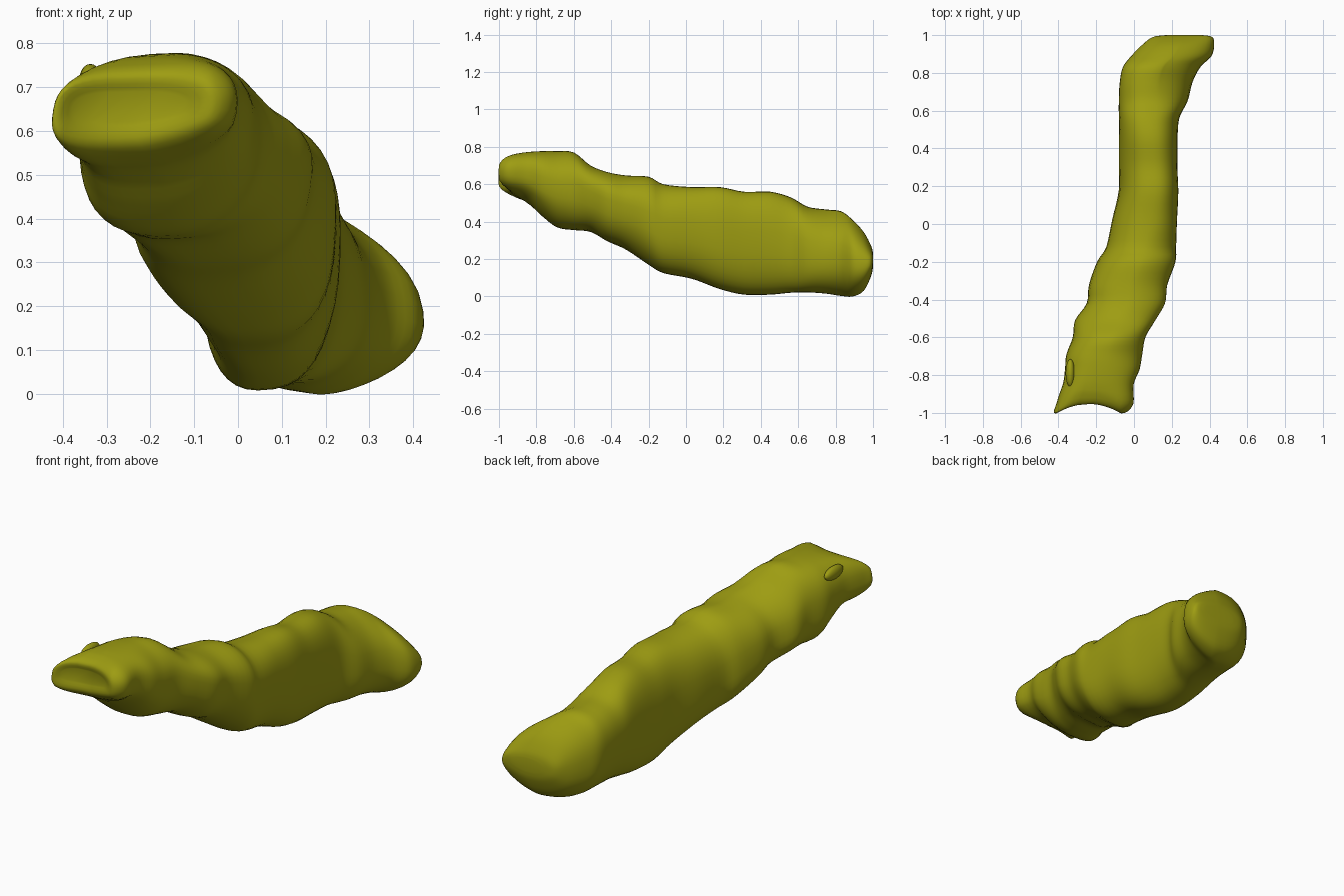
import bpy, bmesh, math

cube = bpy.data.objects.get("Cube")
if cube:
    bpy.data.objects.remove(cube, do_unlink=True)

# One flat olive colour
olive = bpy.data.materials.new("olive")
olive.use_nodes = True
colour = (0.34, 0.335, 0.006, 1)
olive.diffuse_color = colour
bsdf = olive.node_tree.nodes["Principled BSDF"]
bsdf.inputs["Base Color"].default_value = colour
bsdf.inputs["Roughness"].default_value = 0.7

# Cross-sections along the body: y, x min, x max, z min, z max, slant
STATIONS = [
    (-0.995, -0.38, -0.12, 0.62, 0.69, -0.2),
    (-1.0, -0.425, -0.05, 0.57, 0.73, -0.2),
    (-0.95, -0.41, -0.003, 0.53, 0.76, -0.2),
    (-0.85, -0.375, 0.0, 0.50, 0.772, -0.15),
    (-0.77, -0.365, 0.03, 0.43, 0.777, -0.1),
    (-0.69, -0.36, 0.042, 0.37, 0.777, -0.1),
    (-0.60, -0.325, 0.06, 0.355, 0.77, -0.15),
    (-0.51, -0.31, 0.115, 0.345, 0.70, -0.2),
    (-0.42, -0.25, 0.165, 0.295, 0.665, -0.2),
    (-0.32, -0.24, 0.175, 0.25, 0.647, -0.2),
    (-0.20, -0.195, 0.22, 0.17, 0.64, -0.15),
    (-0.12, -0.145, 0.225, 0.125, 0.60, -0.1),
    (0.03, -0.115, 0.227, 0.095, 0.585, -0.15),
    (0.18, -0.08, 0.235, 0.04, 0.585, -0.15),
    (0.31, -0.08, 0.23, 0.01, 0.56, -0.15),
    (0.45, -0.08, 0.23, 0.01, 0.56, -0.1),
    (0.56, -0.08, 0.24, 0.02, 0.53, 0.0),
    (0.65, -0.08, 0.285, 0.022, 0.48, 0.1),
    (0.75, -0.075, 0.31, 0.015, 0.465, 0.15),
    (0.83, -0.06, 0.35, 0.003, 0.455, 0.15),
    (0.89, -0.015, 0.41, 0.0, 0.41, 0.12),
    (0.95, 0.045, 0.425, 0.03, 0.345, 0.1),
    (0.99, 0.10, 0.415, 0.11, 0.27, 0.1),
    (1.0, 0.17, 0.36, 0.16, 0.23, 0.0),
]
SIDES, STEPS = 40, 4


def spline(p, t):
    """Smooth blend through four neighbouring stations."""
    return [0.5 * (2 * b + (c - a) * t + (2 * a - 5 * b + 4 * c - d) * t * t
                   + (3 * b - a - 3 * c + d) * t ** 3)
            for a, b, c, d in zip(*p)]


def clamp(v):
    return min(1, max(0, v))


def soft(v, power=0.82):
    """Squares off a circle below power 1, pinches it above."""
    return math.copysign(abs(v) ** power, v)


def section(bm, s):
    y, x0, x1, z0, z1, slant = s
    head = clamp((-0.6 - y) / 0.25)
    ring = []
    for i in range(SIDES):
        a = math.tau * i / SIDES
        c, h = math.cos(a + slant), math.sin(a)
        power = 0.82
        if c > 0:
            # pinched left side of the tail, sloping left shoulder in front
            power += 0.75 * clamp((y - 0.6) / 0.25)
            power += 0.5 * clamp(-y / 0.2) * (1 - head) * clamp(2 * h)
            # slanting underside of the front end
            power += 0.45 * head * clamp(-2 * h)
        else:
            # squarer right side of the front end
            power -= 0.3 * head
        # shallow wrinkles, strongest toward the front half
        fold = 1 + 0.008 * math.sin(3 * a + 17 * y) * (1 - 0.5 * y)
        x = (x0 + x1) / 2 + (x1 - x0) / 2 * soft(c, power) * fold
        z = (z0 + z1) / 2 + (z1 - z0) / 2 * soft(h)
        # the front end is hollowed between its two corners
        hollow = clamp(1 - ((x + 0.24) / 0.17) ** 2) * clamp((-0.85 - y) / 0.1)
        ring.append(bm.verts.new((x, y + 0.05 * hollow, z)))
    return ring


def finish(bm, name):
    bmesh.ops.recalc_face_normals(bm, faces=bm.faces)
    mesh = bpy.data.meshes.new(name)
    bm.to_mesh(mesh)
    bm.free()
    for p in mesh.polygons:
        p.use_smooth = True
    mesh.materials.append(olive)
    obj = bpy.data.objects.new(name, mesh)
    bpy.context.collection.objects.link(obj)
    return obj


# Lumpy body lofted through the sections
bm = bmesh.new()
rings = []
last = len(STATIONS) - 1
for k in range(last):
    near = [STATIONS[min(max(k + j, 0), last)] for j in (-1, 0, 1, 2)]
    for n in range(STEPS):
        rings.append(section(bm, spline(near, n / STEPS)))
rings.append(section(bm, STATIONS[-1]))
for r, q in zip(rings, rings[1:]):
    for i in range(SIDES):
        j = (i + 1) % SIDES
        bm.faces.new((r[i], r[j], q[j], q[i]))
for end in (rings[0], rings[-1]):
    # strips of quads close each end
    half = SIDES // 2
    for i in range(half):
        corners = (end[i], end[i + 1], end[-i - 1], end[-i % SIDES])
        bm.faces.new(list(dict.fromkeys(corners)))
finish(bm, "lumpy_body")

# Small raised fold on the upper front edge
bm = bmesh.new()
bmesh.ops.create_uvsphere(bm, u_segments=16, v_segments=10, radius=1)
fold = finish(bm, "raised_fold")
fold.scale = (0.025, 0.075, 0.035)
fold.location = (-0.337, -0.79, 0.718)
